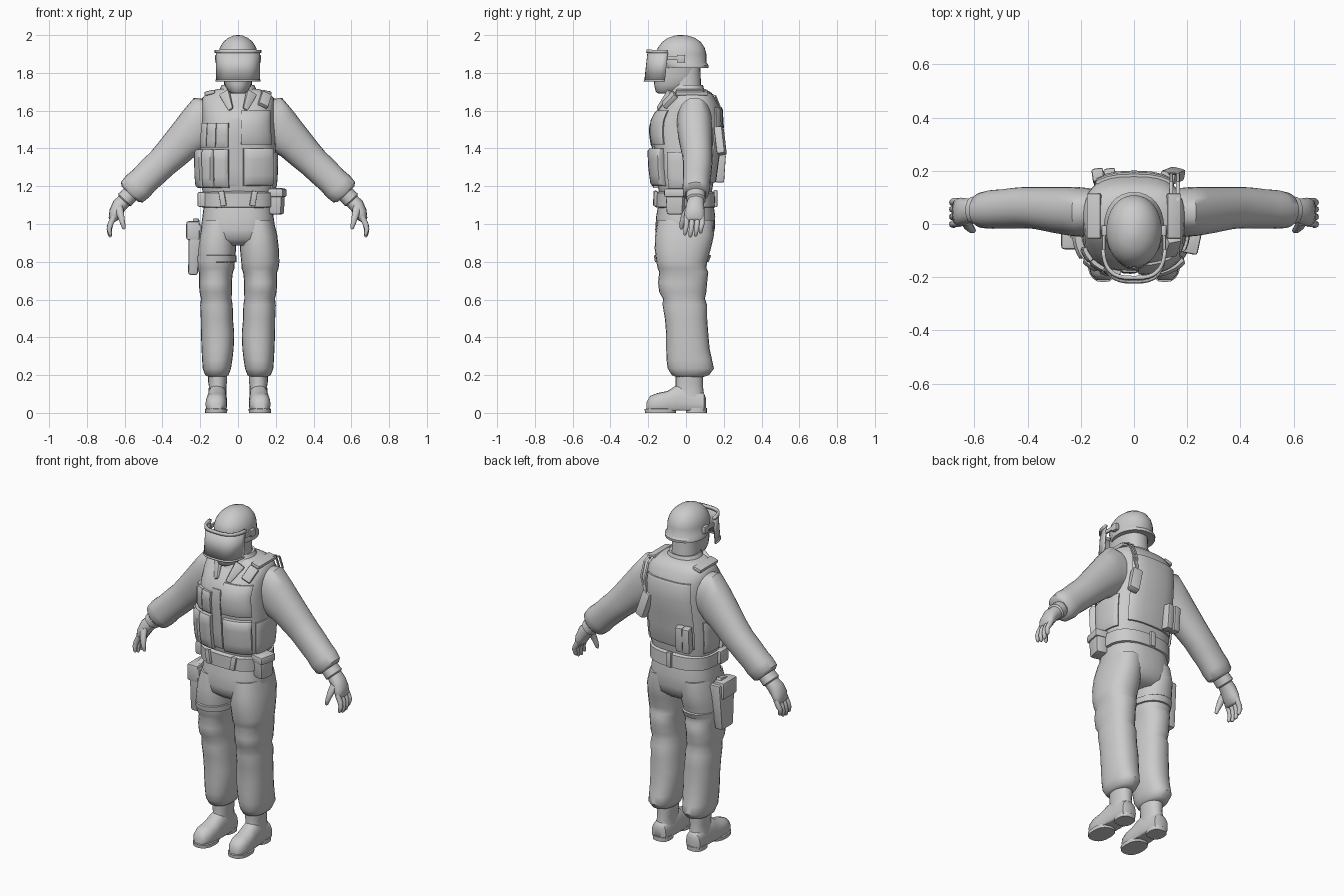
import bpy, bmesh, math
from mathutils import Vector, Matrix, Euler

mat = bpy.data.materials.new("light grey")
mat.diffuse_color = (0.6, 0.6, 0.6, 1)


def finish(name, bm, mirror=False):
    bmesh.ops.recalc_face_normals(bm, faces=bm.faces)
    me = bpy.data.meshes.new(name)
    bm.to_mesh(me)
    bm.free()
    me.materials.append(mat)
    ob = bpy.data.objects.new(name, me)
    bpy.context.collection.objects.link(ob)
    if mirror:
        ob.modifiers.new("mirror", 'MIRROR')
    return ob


def oval(a, rx, ry, p):
    c, s = math.cos(a), math.sin(a)
    return rx * math.copysign(abs(c) ** (2 / p), c), ry * math.copysign(abs(s) ** (2 / p), s)


def loft(name, rings, n=24, p=2.2, mirror=False, axis='z', floor=None):
    """Skin over oval rings (x, y, z, r1, r2, tilt about y)."""
    bm = bmesh.new()
    loops = []
    for r in rings:
        rot = Matrix.Rotation(math.radians(r[5] if len(r) > 5 else 0), 3, 'Y')
        loop = []
        for i in range(n):
            u, v = oval(2 * math.pi * i / n, r[3], r[4], p)
            q = Vector(r[:3]) + (rot @ Vector((u, v, 0)) if axis == 'z' else Vector((u, 0, v)))
            if floor is not None:
                q.z = max(q.z, floor)
            loop.append(bm.verts.new(q))
        loops.append(loop)
    for a, b in zip(loops, loops[1:]):
        for i in range(n):
            bm.faces.new((a[i], a[(i + 1) % n], b[(i + 1) % n], b[i]))
    bm.faces.new(loops[0])
    bm.faces.new(loops[-1])
    return finish(name, bm, mirror)


def span(rows):
    """(x, z, rx, y_front, y_back) rows to rings."""
    return [(x, (f + b) / 2, z, rx, (b - f) / 2) for x, z, rx, f, b in rows]


def box(name, loc, size, rot=(0, 0, 0), bevel=0.012, taper=1.0, mirror=False):
    bm = bmesh.new()
    bmesh.ops.create_cube(bm, size=1)
    for v in bm.verts:
        k = taper if v.co.z < 0 else 1
        v.co = Vector((v.co.x * size[0] * k, v.co.y * size[1] * k, v.co.z * size[2]))
    bmesh.ops.bevel(bm, geom=bm.edges[:], offset=bevel, segments=2, profile=0.6, affect='EDGES')
    m = Matrix.Translation(loc) @ Euler([math.radians(r) for r in rot]).to_matrix().to_4x4()
    bmesh.ops.transform(bm, matrix=m, verts=bm.verts)
    return finish(name, bm, mirror)


# Vest body
vest = span([(0, 1.16, .185, -.14, .135), (0, 1.22, .197, -.155, .145), (0, 1.30, .2, -.165, .155),
             (0, 1.40, .2, -.17, .17), (0, 1.49, .195, -.183, .185), (0, 1.56, .19, -.175, .19),
             (0, 1.62, .192, -.135, .178), (0, 1.665, .19, -.095, .155), (0, 1.695, .165, -.07, .135),
             (0, 1.715, .11, -.06, .10)])
loft("vest", vest, 36, 2.7)


def pad(name, a0, a1, z0, z1, depth, e=3, ez=.014):
    """Padded patch that follows the vest surface between two angles."""
    def point(a, z, off):
        for lo, hi in zip(vest, vest[1:]):
            if lo[2] <= z <= hi[2]:
                break
        t = (z - lo[2]) / (hi[2] - lo[2])
        r = [lo[i] + t * (hi[i] - lo[i]) for i in range(5)]
        x, y = oval(math.radians(a), r[3] + off, r[4] + off, 2.7)
        return x, y + r[1], z
    na, nz = 7, 5
    angs = [a0, a0] + [a0 + e + (a1 - a0 - 2 * e) * i / (na - 1) for i in range(na)] + [a1, a1]
    hts = [z0, z0] + [z0 + ez + (z1 - z0 - 2 * ez) * i / (nz - 1) for i in range(nz)] + [z1, z1]
    bm = bmesh.new()
    g = []
    for j, z in enumerate(hts):
        row = []
        for i, a in enumerate(angs):
            k = min(i, j, len(angs) - 1 - i, len(hts) - 1 - j)
            row.append(bm.verts.new(point(a, z, (-.012, depth * .7, depth)[min(k, 2)])))
        g.append(row)
    for j in range(len(hts) - 1):
        for i in range(len(angs) - 1):
            bm.faces.new((g[j][i], g[j][i + 1], g[j + 1][i + 1], g[j + 1][i]))
    bmesh.ops.remove_doubles(bm, verts=bm.verts, dist=1e-5)
    finish(name, bm)


# Front pouches, flaps and back panel
for i, (a, b) in enumerate([(186, 216), (217, 240), (241, 262)]):
    pad(f"ammo_pouch_{i}", a, b, 1.19, 1.395, .034)
for i, (a, b) in enumerate([(203, 222), (223, 242), (243, 261)]):
    pad(f"chest_pouch_{i}", a, b, 1.405, 1.535, .018)
pad("utility_pouch", 274, 322, 1.20, 1.40, .036)
pad("chest_flap", 272, 325, 1.42, 1.60, .012)
pad("chest_strip", 262, 271, 1.20, 1.56, .008, 2)
pad("back_panel", 50, 130, 1.22, 1.62, .014, 5)
pad("left_side_panel", -28, 28, 1.19, 1.38, .012)
pad("right_side_panel", 150, 184, 1.19, 1.38, .012)

# Collar, neck and shoulder straps
loft("neck", span([(0, 1.64, .085, -.09, .09), (0, 1.72, .075, -.085, .08), (0, 1.85, .072, -.09, .075)]))
loft("collar", span([(0, 1.66, .125, -.105, .115), (0, 1.70, .105, -.085, .10), (0, 1.735, .086, -.07, .09),
                     (0, 1.73, .07, -.06, .07)]))
box("collar_flap", (.055, -.115, 1.65), (.06, .03, .12), (-30, 30, 15), .01, .5, True)
box("shoulder_strap", (.15, .03, 1.695), (.055, .17, .022), (0, 14, 0), .008, 1, True)
box("shoulder_radio", (.14, -.085, 1.655), (.055, .035, .09), (-38, 25, 10), .008)

# Head
loft("face", span([(0, 1.69, .03, -.145, -.05), (0, 1.70, .05, -.16, -.01), (0, 1.735, .07, -.168, .04),
                   (0, 1.78, .08, -.172, .07), (0, 1.86, .085, -.165, .08)]))
loft("helmet", span([(0, 1.83, .09, -.10, .09), (0, 1.825, .11, -.125, .118), (0, 1.84, .113, -.14, .12),
                     (0, 1.855, .104, -.15, .108), (0, 1.90, .104, -.162, .108), (0, 1.935, .096, -.148, .098),
                     (0, 1.965, .077, -.125, .077), (0, 1.985, .053, -.096, .048), (0, 1.997, .025, -.06, .01),
                     (0, 2.0, .006, -.04, -.02)]), 32, 2.1)


def shield(name, z0, z1, grow, thick):
    bm = bmesh.new()
    rows = []
    for z in (z0, z1):
        shift = -.018 * (1.92 - z) / .165
        pts = [oval(math.radians(187 + 166 * i / 18), .115 + grow, .14 + grow, 3) for i in range(19)]
        rows.append([bm.verts.new((x, y - .06 + shift, z)) for x, y in pts])
    for i in range(18):
        bm.faces.new((rows[0][i], rows[0][i + 1], rows[1][i + 1], rows[1][i]))
    ob = finish(name, bm)
    mod = ob.modifiers.new("thickness", 'SOLIDIFY')
    mod.thickness, mod.offset = thick, 0


# Visor with rims and hinges
shield("visor", 1.757, 1.918, 0, .006)
shield("visor_top_rim", 1.905, 1.922, .002, .014)
shield("visor_bottom_rim", 1.755, 1.765, .001, .01)
box("visor_hinge", (.112, -.025, 1.875), (.022, .042, .042), bevel=.008, mirror=True)
box("visor_arm", (.114, -.06, 1.878), (.012, .08, .022), bevel=.004, mirror=True)

# Sleeves
loft("sleeve", [(.13, .045, 1.54, .12, .085, -85), (.2, .045, 1.535, .137, .093, -76),
                (.24, .048, 1.49, .122, .092, -66), (.285, .052, 1.445, .104, .088, -56),
                (.36, .06, 1.365, .09, .08, -46), (.40, .062, 1.325, .084, .078, -43),
                (.45, .06, 1.278, .083, .076, -43), (.50, .057, 1.23, .08, .073, -43),
                (.53, .055, 1.20, .084, .073, -43), (.562, .052, 1.168, .079, .068, -43),
                (.572, .052, 1.158, .06, .055, -43)], mirror=True)
# Gloves
loft("glove", [(.56, .052, 1.168, .045, .05, -43), (.60, .052, 1.128, .047, .052, -43),
               (.604, .052, 1.122, .038, .044, -43), (.628, .048, 1.098, .04, .048, -38),
               (.65, .045, 1.06, .034, .054, -28), (.662, .045, 1.025, .024, .052, -20),
               (.666, .045, 1.015, .012, .045, -20)], 16, mirror=True)
for i, (y, drop) in enumerate([(.003, .01), (.031, 0), (.059, .004), (.085, .02)]):
    loft(f"finger_{i}", [(.656, y, 1.04, .015, .014, -25), (.675, y, 1.0, .015, .014, -15),
                         (.682, y - .004, .965 + drop, .013, .013, 0), (.677, y - .008, .937 + drop, .010, .010, 8),
                         (.675, y - .009, .93 + drop, .004, .004, 8)], 10, mirror=True)
loft("thumb", [(.632, .015, 1.09, .024, .02, 20), (.622, -.008, 1.05, .019, .017, 18),
               (.612, -.02, 1.01, .014, .014, 15), (.604, -.024, .98, .010, .010, 12),
               (.602, -.024, .972, .004, .004, 12)], 10, mirror=True)

# Belt and gear
loft("belt", span([(0, 1.085, .175, -.145, .145), (0, 1.09, .196, -.163, .155), (0, 1.165, .198, -.163, .152),
                   (0, 1.175, .17, -.14, .135)]), 32, 2.6)
box("belt_loop", (.082, -.162, 1.135), (.03, .02, .08), (0, 10, 8), .005, 1, True)
box("rear_belt_loop", (0, .156, 1.135), (.028, .02, .09), bevel=.005)
box("belt_pouch", (.205, -.055, 1.12), (.075, .10, .14), (0, 0, -12), .016, .88)
box("belt_pouch_flap", (.207, -.056, 1.165), (.085, .108, .045), (0, 0, -12), .012)
box("small_belt_pouch", (-.19, -.06, 1.13), (.05, .08, .08), bevel=.012)

# Back gear
for i, x in enumerate((-.135, -.09)):
    box(f"back_pouch_{i}", (x, .18, 1.295), (.044, .05, .15), (-4, 0, 8), .01)
box("canister", (.145, .182, 1.44), (.06, .045, .15), (10, -14, -14), .012)
for i, x in enumerate((.14, .165)):
    loft(f"canister_strap_{i}", [(.135, .19, 1.51, .007, .005), (x, .187, 1.60, .007, .005),
                                 (x, .155, 1.68, .007, .005), (x, .09, 1.705, .007, .005)], 8)

# Trousers
loft("hips", span([(0, 1.11, .18, -.145, .145), (0, 1.04, .188, -.158, .155), (0, .97, .198, -.163, .152),
                   (0, .92, .185, -.155, .14), (0, .885, .11, -.11, .10)]), 32, 2.5)
loft("trouser_leg", span([(.10, 1.02, .088, -.15, .145), (.11, .94, .098, -.163, .148),
                          (.113, .87, .103, -.166, .132), (.118, .80, .101, -.157, .112),
                          (.117, .765, .098, -.15, .108), (.117, .745, .09, -.142, .118),
                          (.12, .69, .087, -.148, .112), (.118, .64, .086, -.142, .108),
                          (.115, .605, .081, -.122, .1), (.114, .57, .086, -.124, .112),
                          (.112, .50, .085, -.112, .112), (.108, .42, .088, -.105, .118),
                          (.108, .34, .085, -.105, .125), (.11, .28, .08, -.103, .138),
                          (.112, .235, .075, -.097, .148), (.112, .20, .062, -.075, .122),
                          (.11, .19, .045, -.05, .09)]), 24, 2.3, True)

# Thigh holster
box("holster", (-.232, -.02, .865), (.07, .15, .27), (0, 3, 0), .014, .72)
box("holster_flap", (-.238, -.03, .965), (.072, .13, .10), (0, 0, 0), .014)
box("holster_grip", (-.222, -.02, .995), (.035, .07, .06), (12, 0, 0), .01)
loft("thigh_strap", span([(-.114, .835, .100, -.164, .13), (-.114, .832, .107, -.17, .133),
                          (-.115, .80, .107, -.165, .12), (-.115, .797, .098, -.155, .11)]))

# Boots
loft("boot_shaft", span([(.11, .06, .05, -.05, .1), (.11, .10, .048, -.065, .095), (.108, .14, .046, -.055, .09),
                         (.108, .165, .05, -.055, .09), (.108, .22, .05, -.055, .09)]), 20, mirror=True)
loft("boot_foot", [(.115, .105, .045, .025, .035), (.113, .095, .045, .046, .06), (.11, .04, .05, .05, .085),
                   (.11, -.02, .055, .052, .10), (.112, -.06, .055, .053, .085), (.114, -.10, .05, .056, .065),
                   (.116, -.15, .045, .056, .06), (.117, -.19, .04, .045, .05), (.117, -.21, .03, .025, .025)],
     20, 2.4, True, 'y', .012)
loft("boot_sole", [(.116, -.135, 0, .058, .082), (.116, -.135, .02, .06, .084), (.116, -.135, .024, .05, .07)],
     20, 2.4, True)
loft("boot_heel", [(.112, .055, 0, .05, .055), (.112, .055, .025, .05, .056)], 20, 2.6, True)

# Smooth shading with crisp edges
bpy.ops.object.select_all(action='SELECT')
bpy.context.view_layer.objects.active = bpy.context.selected_objects[0]
bpy.ops.object.shade_smooth_by_angle(angle=math.radians(45))
